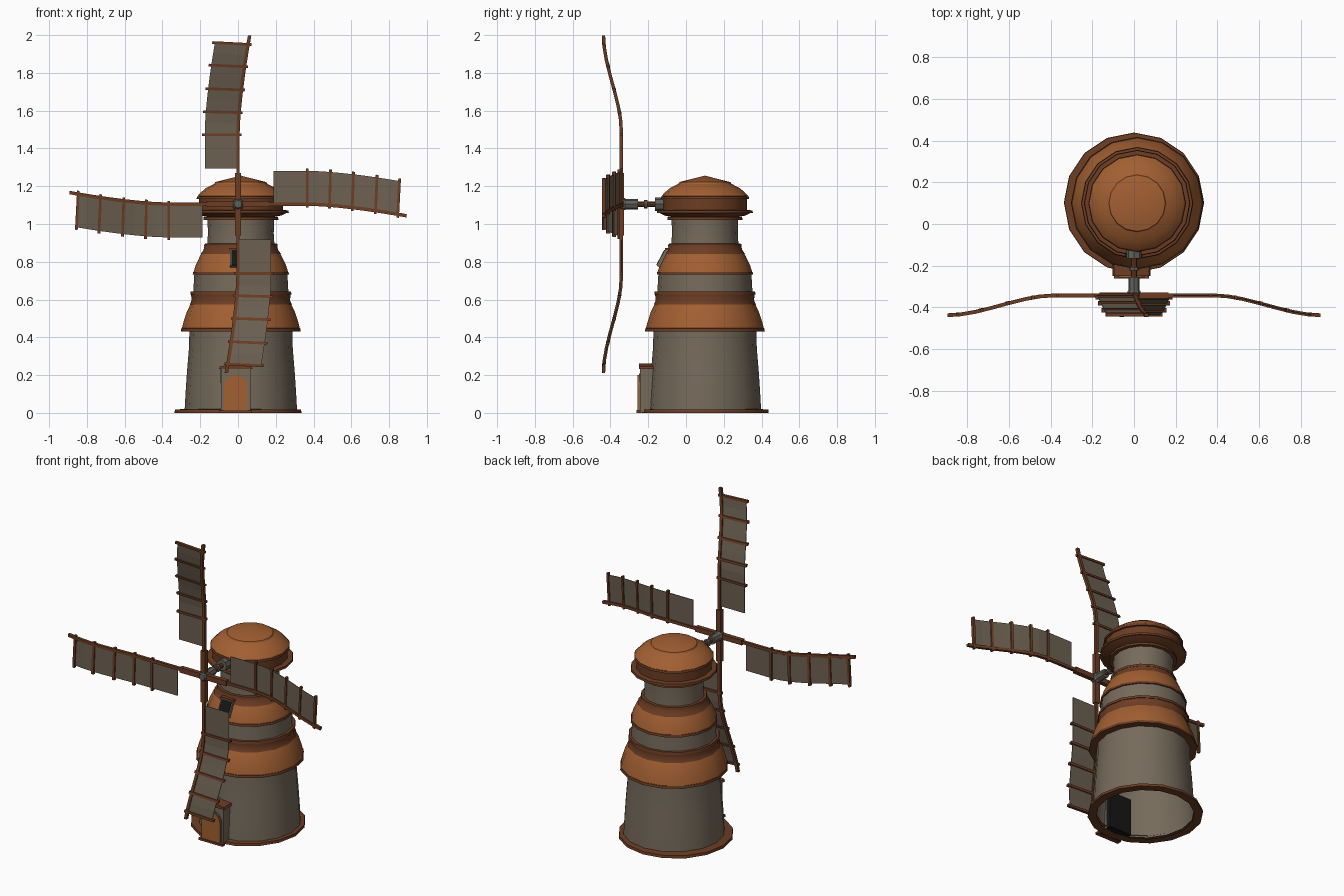
import bpy, bmesh, math
from mathutils import Vector, Matrix

if "Cube" in bpy.data.objects:
    bpy.data.objects.remove(bpy.data.objects["Cube"])


def material(name, rgb):
    m = bpy.data.materials.new(name)
    m.diffuse_color = (*rgb, 1)
    m.use_nodes = True
    m.node_tree.nodes["Principled BSDF"].inputs["Base Color"].default_value = m.diffuse_color
    return m


ORANGE = material("orange clay", (0.36, 0.115, 0.032))
BROWN = material("dark brown wood", (0.15, 0.047, 0.017))
STONE = material("grey stone", (0.18, 0.145, 0.105))
CLOTH = material("sail cloth", (0.15, 0.118, 0.083))
METAL = material("grey metal", (0.12, 0.12, 0.105))
BLACK = material("window black", (0.008, 0.008, 0.008))


def finish(name, bm, mat, smooth=False):
    bmesh.ops.recalc_face_normals(bm, faces=bm.faces)
    me = bpy.data.meshes.new(name)
    bm.to_mesh(me)
    bm.free()
    me.materials.append(mat)
    ob = bpy.data.objects.new(name, me)
    bpy.context.collection.objects.link(ob)
    if smooth:
        bpy.ops.object.select_all(action='DESELECT')
        ob.select_set(True)
        bpy.context.view_layer.objects.active = ob
        bpy.ops.object.shade_smooth_by_angle(angle=math.radians(32))
    return ob


def lathe(name, profile, mat, centre=(0.015, 0.1, 0), n=16, along_y=False):
    """Revolve (radius, height) points about z, or about y for the axle."""
    bm = bmesh.new()
    rings = []
    for r, h in profile:
        ring = []
        for i in range(1 if r == 0 else n):
            a = 2 * math.pi * i / n
            p = (r * math.cos(a), r * math.sin(a), h)
            if along_y:
                p = (p[0], p[2], p[1])
            ring.append(bm.verts.new(Vector(p) + Vector(centre)))
        rings.append(ring)
    for a, b in zip(rings, rings[1:]):
        for i in range(n):
            j = (i + 1) % n
            quad = [a[i % len(a)], a[j % len(a)], b[j % len(b)], b[i % len(b)]]
            bm.faces.new(list(dict.fromkeys(quad)))
    return finish(name, bm, mat, True)


def ring(name, r_in, r_out, z0, z1, mat=BROWN, centre=(0.015, 0.1, 0)):
    lathe(name, [(r_in, z0), (r_out, z0), (r_out - 0.002, z1), (r_in, z1 + 0.004)], mat, centre)


def box(name, x0, x1, y0, y1, z0, z1, mat, tilt=0):
    bm = bmesh.new()
    bmesh.ops.create_cube(bm, size=1)
    bm.transform(Matrix.Translation(((x0 + x1) / 2, (y0 + y1) / 2, (z0 + z1) / 2))
                 @ Matrix.Rotation(tilt, 4, 'X')
                 @ Matrix.Diagonal((x1 - x0, y1 - y0, z1 - z0, 1)))
    return finish(name, bm, mat)


def prism(name, outline, y0, y1, mat):
    """Extrude an (x, z) outline along y."""
    bm = bmesh.new()
    f = bm.faces.new([bm.verts.new((x, y0, z)) for x, z in outline])
    new = bmesh.ops.extrude_face_region(bm, geom=[f])['geom']
    bmesh.ops.translate(bm, vec=(0, y1 - y0, 0), verts=[v for v in new if isinstance(v, bmesh.types.BMVert)])
    return finish(name, bm, mat)


# Tower walls and roofs, bottom to top
ring("base_ring", 0.285, 0.336, 0.0, 0.017, centre=(0, 0.102, 0))
lathe("lower_wall", [(0.298, 0.01), (0.293, 0.1), (0.285, 0.22), (0.275, 0.34), (0.272, 0.44)], STONE)
ring("lower_roof_rim", 0.26, 0.317, 0.432, 0.448)
lathe("lower_roof", [(0.312, 0.448), (0.304, 0.48), (0.286, 0.535), (0.262, 0.585), (0.25, 0.605)], ORANGE)
lathe("lower_roof_collar", [(0.270, 0.575), (0.260, 0.597), (0.264, 0.628)], BROWN)
ring("middle_lower_rim", 0.23, 0.268, 0.626, 0.642)
lathe("middle_wall", [(0.252, 0.64), (0.246, 0.74)], STONE)
ring("upper_roof_rim", 0.23, 0.255, 0.732, 0.746)
lathe("upper_roof", [(0.25, 0.746), (0.24, 0.78), (0.216, 0.83), (0.195, 0.865)], ORANGE)
lathe("upper_roof_collar", [(0.212, 0.842), (0.198, 0.862), (0.192, 0.884)], BROWN)
ring("neck_lower_rim", 0.16, 0.195, 0.88, 0.895)
lathe("neck_wall", [(0.178, 0.89), (0.174, 0.95), (0.177, 1.035)], STONE)
ring("neck_upper_rim", 0.17, 0.199, 1.022, 1.036)
lathe("cap_underside", [(0.17, 1.036), (0.215, 1.045), (0.245, 1.06)], BROWN)
ring("cap_brim", 0.2, 0.254, 1.058, 1.072)
lathe("cap_band", [(0.222, 1.07), (0.222, 1.14)], BROWN)
ring("cap_rim", 0.2, 0.234, 1.132, 1.146)
lathe("cap_dome", [(0.23, 1.147), (0.214, 1.165), (0.185, 1.19), (0.14, 1.213), (0.135, 1.222), (0, 1.256)],
      ORANGE)

# Door porch with an arched door and a dark inside
CX = -0.012
box("porch", CX - 0.078, CX + 0.078, -0.243, -0.14, 0.003, 0.235, STONE)
box("porch_inside", CX - 0.08, CX + 0.08, -0.168, -0.135, 0.002, 0.237, BLACK)
box("porch_inside_floor", CX - 0.07, CX + 0.07, -0.235, -0.14, 0.001, 0.004, BLACK)
prism("porch_roof", [(CX - 0.09, 0.232), (CX + 0.09, 0.232), (CX + 0.084, 0.246), (CX, 0.262),
                     (CX - 0.084, 0.246)], -0.25, -0.17, BROWN)


def arch(w, spring):
    pts = [(CX - w, 0.003), (CX + w, 0.003)]
    return pts + [(CX + w * math.cos(a), spring + w * math.sin(a))
                  for a in [math.pi * i / 8 for i in range(9)]]


prism("door_frame", arch(0.070, 0.138), -0.250, -0.24, STONE)
prism("door", arch(0.063, 0.138), -0.256, -0.248, ORANGE)
box("door_step", CX - 0.085, CX + 0.085, -0.262, -0.235, 0, 0.014, BROWN)

# Small window lying in the slope of the upper roof
TILT = math.radians(-28)
box("window_frame", -0.042, 0.042, -0.132, -0.110, 0.768, 0.872, STONE, TILT)
box("window_pane", -0.035, 0.035, -0.137, -0.129, 0.776, 0.866, BLACK, TILT)
box("window_lintel", -0.046, 0.046, -0.112, -0.07, 0.862, 0.873, BROWN)

# Axle and hub
HUB = Vector((0, -0.342, 1.105))
AX = (0, 0, HUB.z)
lathe("axle", [(0, -0.35), (0.014, -0.35), (0.014, -0.1), (0, -0.1)], BROWN, AX, 8, True)
lathe("hub", [(0, -0.368), (0.02, -0.366), (0.032, -0.35), (0.032, -0.325), (0.027, -0.318),
              (0.027, -0.255), (0, -0.255)], METAL, AX, 8, True)
lathe("axle_collar", [(0, -0.222), (0.023, -0.222), (0.023, -0.205), (0, -0.205)], METAL, AX, 8, True)
lathe("axle_bearing", [(0, -0.165), (0.036, -0.165), (0.036, -0.1), (0, -0.1)], METAL, AX, 8, True)


# Sails: spar, cloth and bars follow one bent centreline, repeated four times
def bend(r):
    u = max(0, (r - 0.38) / 0.515)
    return Vector((r, -0.062 * u ** 1.5, -0.095 * u * u * (3 - 2 * u)))


def sail_loft(name, turn, sections, mat):
    """Sections: (r, c0, c1, thickness); c runs across the bent spar."""
    bm = bmesh.new()
    rows = []
    for r, c0, c1, t in sections:
        d = bend(r + 0.005) - bend(r - 0.005)
        across = Vector((-0.3 * d.y, d.x, 0)).normalized()
        row = []
        for c, k in ((c0, -t), (c1, -t), (c1, t), (c0, t)):
            p = bend(r) + across * c
            x = p.x * math.cos(turn) - p.y * math.sin(turn)
            z = p.x * math.sin(turn) + p.y * math.cos(turn)
            row.append(bm.verts.new(HUB + Vector((x, p.z + k, z))))
        rows.append(row)
    for a, b in zip(rows, rows[1:]):
        for i in range(4):
            bm.faces.new((a[i], a[i - 1], b[i - 1], b[i]))
    bm.faces.new(rows[0])
    bm.faces.new(rows[-1])
    finish(name, bm, mat)


BARS = (0.367, 0.485, 0.605, 0.728, 0.846)
for k in range(4):
    turn = k * math.pi / 2
    tag = ("right", "top", "left", "bottom")[k]
    sail_loft(tag + "_arm_sleeve", turn, [(r, -0.016, 0.016, 0.014) for r in (0.0, 0.165)], BROWN)
    sail_loft(tag + "_spar", turn, [(r, -0.009, 0.009, 0.009)
                                    for r in (0.15, 0.38, 0.45, 0.52, 0.6, 0.68, 0.76, 0.83, 0.893)], BROWN)
    sail_loft(tag + "_cloth", turn, [(r, 0.0, 0.176, 0.002)
                                     for r in (0.188, 0.367, 0.43, 0.485, 0.545, 0.605, 0.665, 0.728, 0.79, 0.846)],
              CLOTH)
    for i, r in enumerate(BARS):
        sail_loft(f"{tag}_bar_{i + 1}", turn, [(q, -0.018, 0.19, 0.009) for q in (r - 0.007, r + 0.007)],
                  BROWN)
